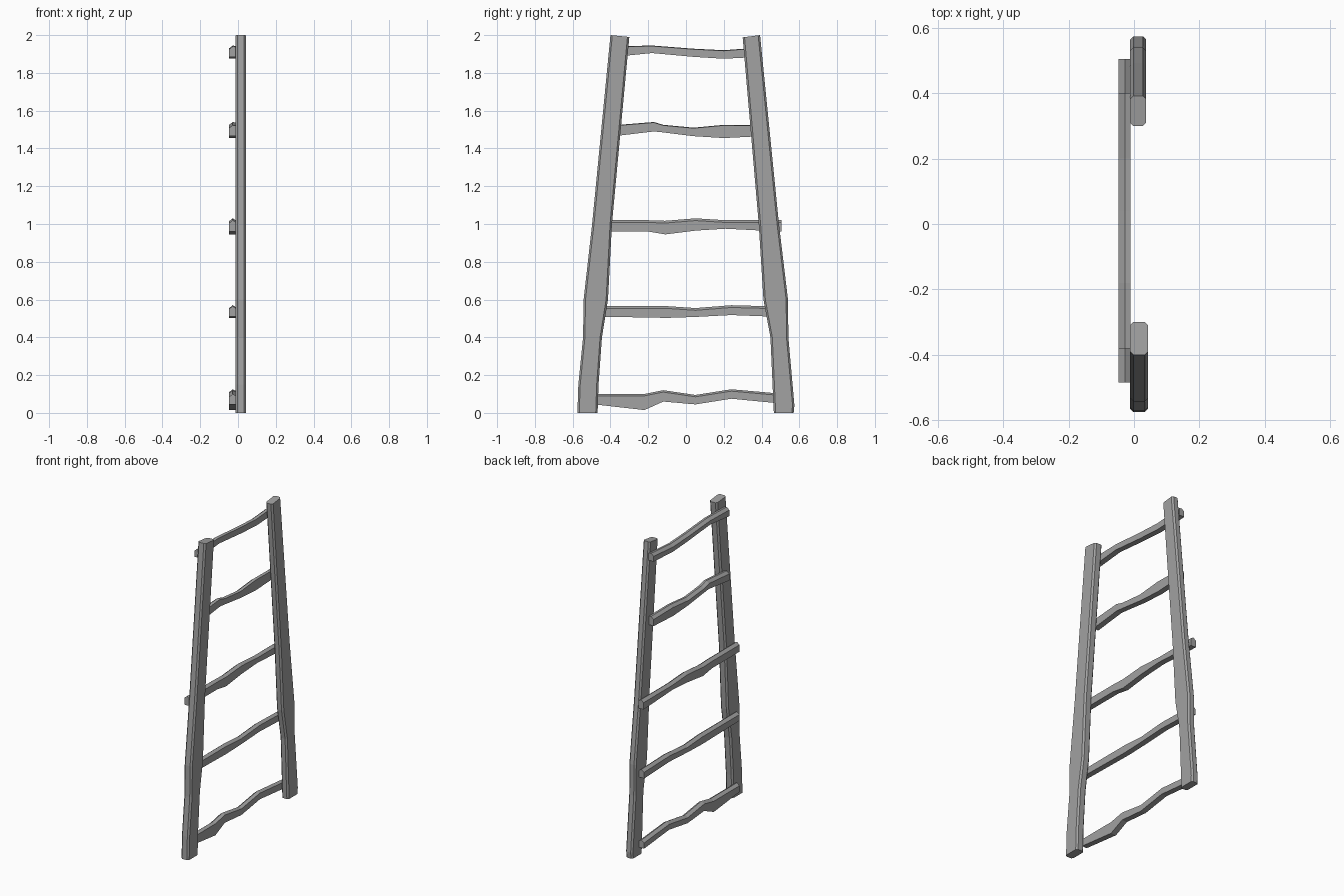
import bpy
import bmesh

cube = bpy.data.objects.get("Cube")
if cube:
    bpy.data.objects.remove(cube, do_unlink=True)

wood = bpy.data.materials.new("grey wood")
wood.use_nodes = True
GREY = (0.36, 0.36, 0.36, 1)
wood.diffuse_color = GREY
wood.node_tree.nodes["Principled BSDF"].inputs["Base Color"].default_value = GREY


def loft(name, sections):
    """Skin a row of matching cross-sections and cap both ends."""
    bm = bmesh.new()
    rings = [[bm.verts.new(p) for p in s] for s in sections]
    for a, b in zip(rings, rings[1:]):
        n = len(a)
        for i in range(n):
            j = (i + 1) % n
            bm.faces.new((a[i], a[j], b[j], b[i]))
    bm.faces.new(rings[0])
    bm.faces.new(rings[-1])
    bmesh.ops.recalc_face_normals(bm, faces=bm.faces)
    mesh = bpy.data.meshes.new(name)
    bm.to_mesh(mesh)
    bm.free()
    mesh.materials.append(wood)
    obj = bpy.data.objects.new(name, mesh)
    bpy.context.collection.objects.link(obj)


def rail(name, x0, x1, rows, c=0.01):
    """Upright post; rows give y min, y max, z at each side."""
    sections = []
    for y0, y1, z0, z1 in rows:
        outline = [(x0 + c, y0), (x1 - c, y0), (x1, y0 + c), (x1, y1 - c),
                   (x1 - c, y1), (x0 + c, y1), (x0, y1 - c), (x0, y0 + c)]
        sections.append([(x, y, z0 + (z1 - z0) * (y - y0) / (y1 - y0))
                         for x, y in outline])
    loft(name, sections)


def rung(name, rows, slope):
    """Crossbar; rows give y, top z, bottom z. The top edges are worn down."""
    loft(name, [[(-0.047, y, bot), (-0.01, y, bot), (-0.01, y, top - slope),
                 (-0.028, y, top), (-0.047, y, top - 0.015)]
                for y, top, bot in rows])


# Uprights
rail("front_rail", -0.012, 0.043, [
    (-0.575, -0.468, 0, 0), (-0.57, -0.463, 0.15, 0.15),
    (-0.545, -0.445, 0.4, 0.4), (-0.542, -0.413, 0.6, 0.6),
    (-0.497, -0.392, 1, 1), (-0.4, -0.3, 2, 1.99)])
rail("back_rail", -0.012, 0.037, [
    (0.465, 0.57, 0, 0), (0.463, 0.574, 0.04, 0.04),
    (0.447, 0.542, 0.4, 0.4), (0.41, 0.54, 0.6, 0.6),
    (0.385, 0.492, 1, 1), (0.3, 0.392, 1.988, 2)])

# Crossbars, bottom to top
rung("rung_1", [(-0.485, 0.1, 0.045), (-0.22, 0.1, 0.015), (-0.12, 0.12, 0.06),
                (0.05, 0.095, 0.045), (0.24, 0.125, 0.075), (0.5, 0.102, 0.05)], 0.01)
rung("rung_2", [(-0.485, 0.565, 0.51), (-0.1, 0.565, 0.503), (0.05, 0.555, 0.508),
                (0.24, 0.57, 0.518), (0.5, 0.563, 0.508)], 0.012)
rung("rung_3", [(-0.485, 1.02, 0.96), (-0.2, 1.02, 0.96), (-0.11, 1.017, 0.945),
                (0.05, 1.03, 0.965), (0.21, 1.02, 0.975), (0.505, 1.02, 0.96)], 0.012)
rung("rung_4", [(-0.38, 1.523, 1.465), (-0.17, 1.54, 1.49), (-0.12, 1.525, 1.485),
                (0.04, 1.51, 1.465), (0.2, 1.525, 1.455), (0.4, 1.523, 1.465)], 0.003)
rung("rung_5", [(-0.38, 1.94, 1.885), (-0.18, 1.945, 1.905), (0.04, 1.928, 1.885),
                (0.2, 1.92, 1.875), (0.4, 1.935, 1.885)], 0.003)
